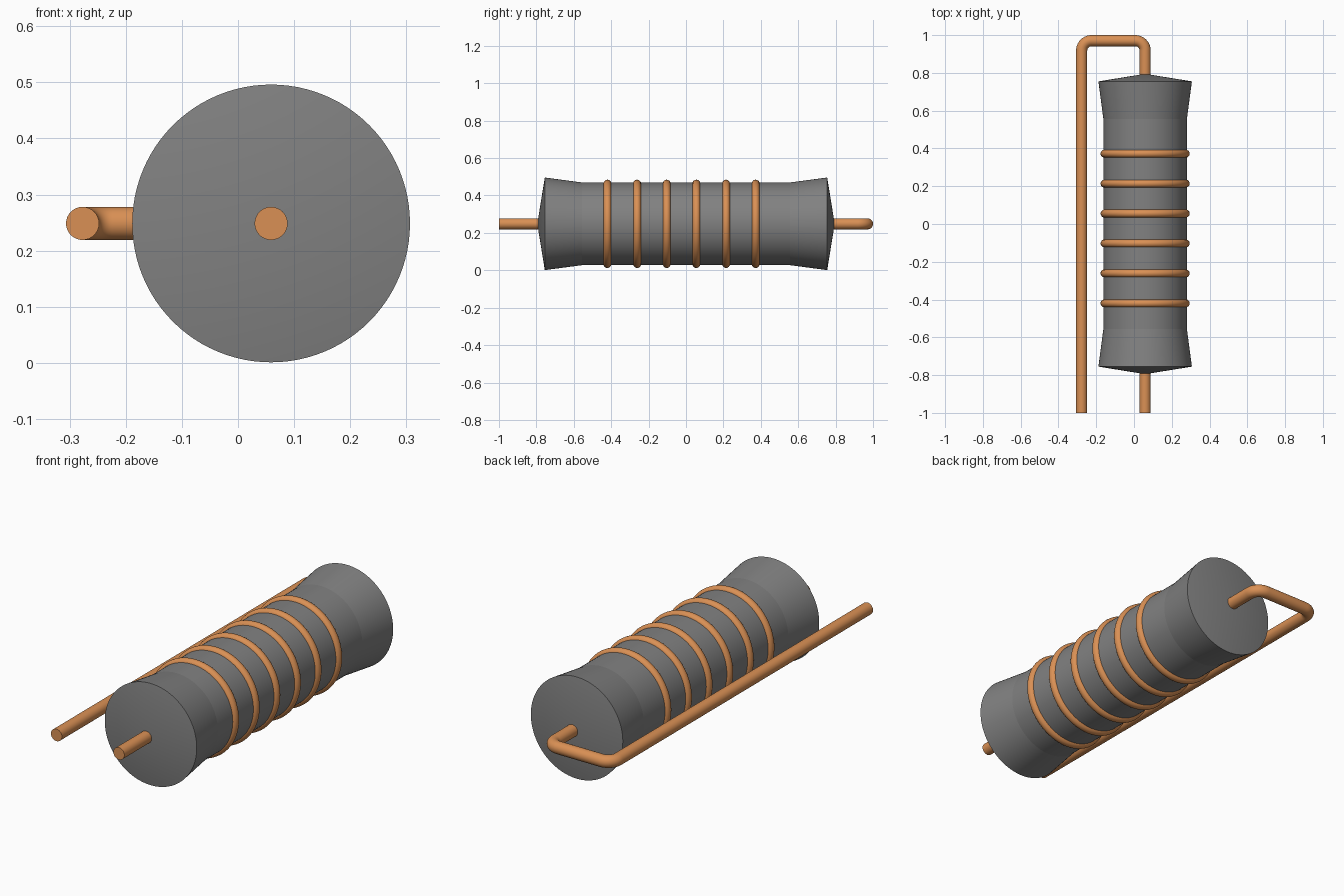
import bpy, bmesh, math
from mathutils import Vector

if "Cube" in bpy.data.objects:
    bpy.data.objects.remove(bpy.data.objects["Cube"])

AX, AZ = 0.059, 0.2485   # body axis runs along y
WIRE_R = 0.0295


def material(name, color):
    m = bpy.data.materials.new(name)
    m.diffuse_color = (*color, 1)
    m.use_nodes = True
    m.node_tree.nodes["Principled BSDF"].inputs["Base Color"].default_value = m.diffuse_color
    return m


copper = material("copper", (0.70, 0.28, 0.09))
dark_grey = material("dark_grey", (0.22, 0.22, 0.22))


def finish(obj, mat, angle=40):
    bpy.ops.object.select_all(action='DESELECT')
    obj.select_set(True)
    bpy.context.view_layer.objects.active = obj
    obj.data.materials.append(mat)
    bpy.ops.object.shade_smooth_by_angle(angle=math.radians(angle))


def lathe(name, profile, sides=96):
    """Revolve (radius, y) points around the body axis."""
    bm = bmesh.new()
    vs = [bm.verts.new((r, y, 0)) for r, y in profile]
    es = [bm.edges.new(p) for p in zip(vs, vs[1:])]
    bmesh.ops.spin(bm, geom=vs + es, cent=(0, 0, 0), axis=(0, 1, 0),
                   angle=math.tau, steps=sides)
    bmesh.ops.remove_doubles(bm, verts=bm.verts, dist=1e-5)
    bmesh.ops.recalc_face_normals(bm, faces=bm.faces)
    me = bpy.data.meshes.new(name)
    bm.to_mesh(me)
    bm.free()
    obj = bpy.data.objects.new(name, me)
    obj.location = (AX, 0, AZ)
    bpy.context.collection.objects.link(obj)
    return obj


def wire(name, corners, bend=0.052, steps=10):
    """Round wire through the corners, with filleted right-angle bends."""
    pts = [Vector(corners[0])]
    for a, b, c in zip(corners, corners[1:], corners[2:]):
        a, b, c = Vector(a), Vector(b), Vector(c)
        u, v = (a - b).normalized() * bend, (c - b).normalized() * bend
        for i in range(steps + 1):
            t = i / steps * math.pi / 2
            pts.append(b + u * (1 - math.sin(t)) + v * (1 - math.cos(t)))
    pts.append(Vector(corners[-1]))
    cu = bpy.data.curves.new(name, 'CURVE')
    cu.dimensions = '3D'
    cu.bevel_depth = WIRE_R
    cu.bevel_resolution = 14
    cu.use_fill_caps = True
    sp = cu.splines.new('POLY')
    sp.points.add(len(pts) - 1)
    for p, co in zip(sp.points, pts):
        p.co = (*co, 1)
    obj = bpy.data.objects.new(name, cu)
    bpy.context.collection.objects.link(obj)
    bpy.ops.object.select_all(action='DESELECT')
    obj.select_set(True)
    bpy.context.view_layer.objects.active = obj
    bpy.ops.object.convert(target='MESH')
    finish(bpy.context.object, copper)


# Flared body with shallow conical ends
half = [(0, 0.795), (0.2475, 0.755), (0.221, 0.555)]
profile = half + [(r, -y) for r, y in reversed(half)]
finish(lathe("body", profile), dark_grey, angle=5)

# Six colour-band rings
for i in range(6):
    bpy.ops.mesh.primitive_torus_add(
        major_radius=0.215, minor_radius=0.021, major_segments=96,
        minor_segments=20, location=(AX, -0.42 + i * 0.1585, AZ),
        rotation=(math.pi / 2, 0, 0))
    ring = bpy.context.object
    ring.name = f"band_{i + 1}"
    finish(ring, copper)

# Straight front lead and folded-back rear lead
wire("front_lead", [(AX, -1, AZ), (AX, -0.7, AZ)])
wire("rear_lead", [(AX, 0.7, AZ), (AX, 0.9705, AZ),
                   (-0.277, 0.9705, AZ), (-0.277, -1, AZ)])
